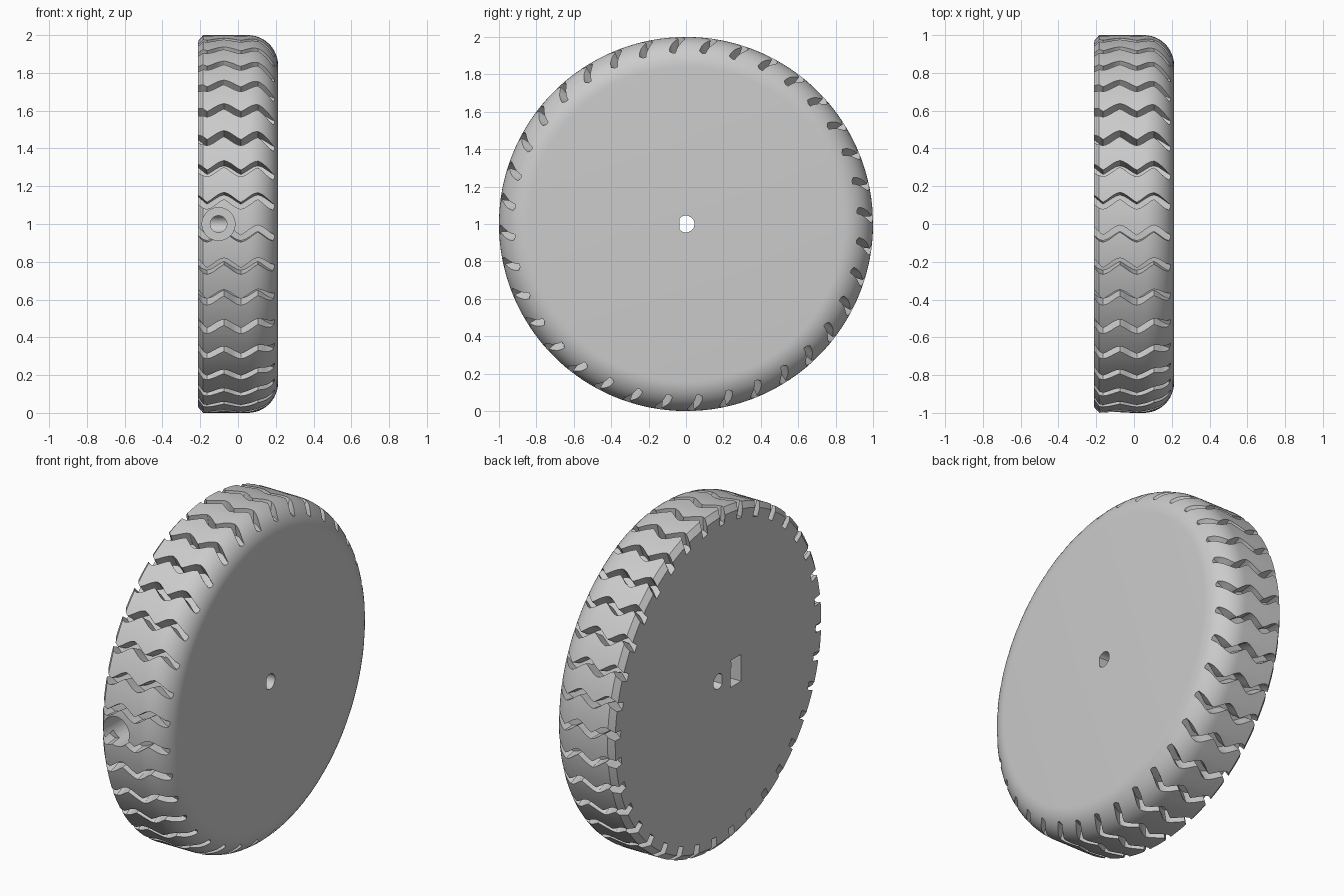
import bpy, bmesh, math
from mathutils import Vector, Matrix

if "Cube" in bpy.data.objects:
    bpy.data.objects.remove(bpy.data.objects["Cube"])

CZ = 1.0        # axle height
HALF = 0.212    # half width of the wheel
SEG = 180
GROOVES = 36


def make_object(name, bm):
    bmesh.ops.recalc_face_normals(bm, faces=bm.faces)
    me = bpy.data.meshes.new(name)
    bm.to_mesh(me)
    bm.free()
    ob = bpy.data.objects.new(name, me)
    bpy.context.collection.objects.link(ob)
    return ob


def polar(x, r, a):
    return Vector((x, r * math.cos(a), CZ + r * math.sin(a)))


def cylinder(name, r, depth, rot, loc):
    bm = bmesh.new()
    bmesh.ops.create_cone(bm, cap_ends=True, segments=48, radius1=r, radius2=r, depth=depth,
                          matrix=Matrix.Translation(loc) @ rot)
    return make_object(name, bm)


def cut(target, cutter):
    cutter.hide_render = True
    mod = target.modifiers.new("cut", 'BOOLEAN')
    mod.operation = 'DIFFERENCE'
    mod.solver = 'EXACT'
    mod.object = cutter
    bpy.context.view_layer.objects.active = target
    bpy.ops.object.modifier_apply(modifier=mod.name)
    bpy.data.objects.remove(cutter)


# wheel body: profile revolved about the x axis, chamfered left, rounded right
profile = [(-HALF, 0.968), (-0.184, 1.0)]
R = 0.16
for i in range(13):
    t = math.pi / 2 * i / 12
    profile.append((HALF - R + R * math.sin(t), 1 - R + R * math.cos(t)))
bm = bmesh.new()
rings = [[bm.verts.new(polar(x, r, 2 * math.pi * k / SEG)) for k in range(SEG)] for x, r in profile]
for a, b in zip(rings, rings[1:]):
    for k in range(SEG):
        n = (k + 1) % SEG
        bm.faces.new((a[k], a[n], b[n], b[k]))
bm.faces.new(rings[0])
bm.faces.new(rings[-1])
wheel = make_object("wheel", bm)

# zigzag tread grooves: a wavy ribbon, extruded radially, repeated around
keys = [(-0.24, -0.02), (-0.165, -0.078), (-0.075, -0.024), (0.015, -0.078),
        (0.105, -0.024), (0.192, -0.08)]
path = []
for (x0, u0), (x1, u1) in zip(keys, keys[1:]):
    for i in range(8):
        t = i / 8
        s = 0.5 * t + 0.25 * (1 - math.cos(math.pi * t))
        path.append(Vector((x0 + (x1 - x0) * t, u0 + (u1 - u0) * s)))
path.append(Vector(keys[-1]))
HW, FLOOR, TOP = 0.018, 0.917, 1.06
bm = bmesh.new()
for g in range(GROOVES):
    base = 2 * math.pi * g / GROOVES
    sections = []
    for i, p in enumerate(path):
        d = (path[min(i + 1, len(path) - 1)] - path[max(i - 1, 0)]).normalized()
        n = Vector((-d.y, d.x)) * HW
        sections.append([bm.verts.new(polar(q.x, r, base - q.y))
                         for q, r in ((p + n, FLOOR), (p - n, FLOOR), (p - n, TOP), (p + n, TOP))])
    for a, b in zip(sections, sections[1:]):
        for k in range(4):
            m = (k + 1) % 4
            bm.faces.new((a[k], a[m], b[m], b[k]))
    bm.faces.new(sections[0])
    bm.faces.new(sections[-1])
cut(wheel, make_object("groove_cutter", bm))

# D-shaped axle hole
bm = bmesh.new()
pts = []
a0 = math.acos(-0.036 / 0.045)
for i in range(37):
    a = -a0 + 2 * a0 * i / 36
    pts.append((0.045 * math.cos(a), 0.045 * math.sin(a)))
ends = [[bm.verts.new((x, y, CZ + z)) for y, z in pts] for x in (-0.3, 0.3)]
for k in range(len(pts)):
    m = (k + 1) % len(pts)
    bm.faces.new((ends[0][k], ends[0][m], ends[1][m], ends[1][k]))
bm.faces.new(ends[0])
bm.faces.new(ends[1])
cut(wheel, make_object("axle_cutter", bm))

# set screw bore from the front: wide access hole, then a narrow one to the axle
rot = Matrix.Rotation(math.pi / 2, 4, 'X')
cut(wheel, cylinder("access_cutter", 0.087, 0.8, rot, Vector((-0.103, -0.75, CZ))))
cut(wheel, cylinder("screw_cutter", 0.044, 0.4, rot, Vector((-0.103, -0.21, CZ))))

# nut pocket in the left face
bm = bmesh.new()
bmesh.ops.create_cube(bm, size=1, matrix=Matrix.Translation((-0.13, -0.165, CZ))
                      @ Matrix.Diagonal((0.22, 0.10, 0.16, 1)))
cut(wheel, make_object("nut_cutter", bm))

# smooth shading with sharp edges kept
bpy.ops.object.select_all(action='DESELECT')
wheel.select_set(True)
bpy.context.view_layer.objects.active = wheel
bpy.ops.object.shade_smooth_by_angle(angle=math.radians(30))
